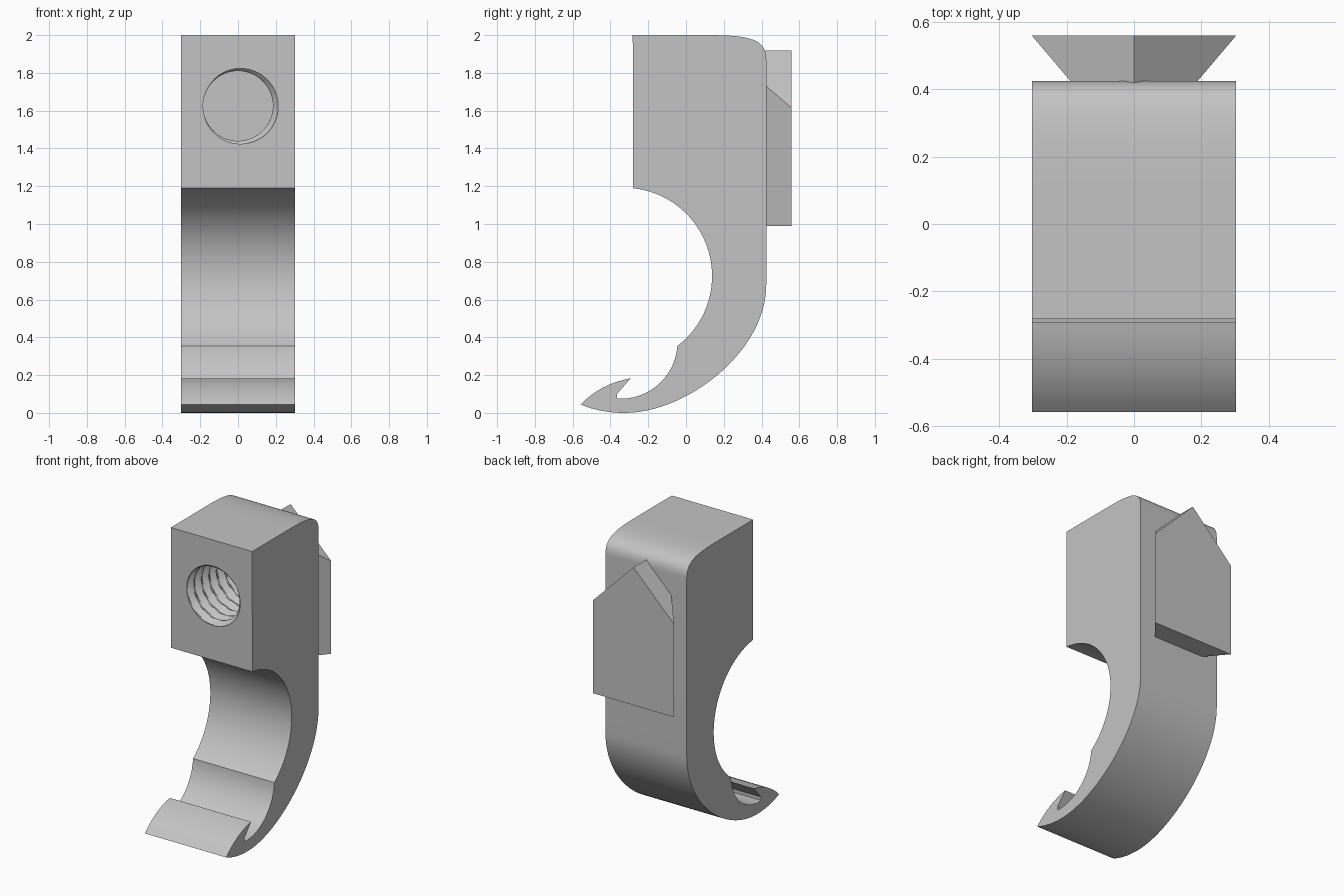
import bpy, bmesh
from math import sin, cos, pi, radians
from mathutils import Vector

cube = bpy.data.objects.get("Cube")
if cube:
    bpy.data.objects.remove(cube)

grey = bpy.data.materials.new("plain grey")
grey.use_nodes = True
colour = (0.55, 0.55, 0.55, 1)
grey.diffuse_color = colour
grey.node_tree.nodes["Principled BSDF"].inputs["Base Color"].default_value = colour

HALF = 0.303
FRONT, BACK = -0.282, 0.425


def make_object(name, bm):
    bmesh.ops.recalc_face_normals(bm, faces=bm.faces)
    mesh = bpy.data.meshes.new(name)
    bm.to_mesh(mesh)
    bm.free()
    mesh.materials.append(grey)
    obj = bpy.data.objects.new(name, mesh)
    bpy.context.collection.objects.link(obj)
    return obj


def bezier(a, b, c, d, n=16):
    a, b, c, d = map(Vector, (a, b, c, d))
    return [a * (1 - t)**3 + b * 3 * t * (1 - t)**2 + c * 3 * t * t * (1 - t) + d * t**3
            for t in (i / n for i in range(n + 1))]


def arc(cy, cz, r, start, end, n):
    angles = [radians(start + (end - start) * i / n) for i in range(n + 1)]
    return [Vector((cy + r * cos(a), cz + r * sin(a))) for a in angles]


# Hook body: side profile (y, z) extruded across the width
profile = [Vector((FRONT, 2))]
profile += bezier((0.12, 2), (0.36, 2), (BACK, 1.97), (BACK, 1.87))
profile += bezier((BACK, 0.68), (BACK, 0.32), (0, 0), (-0.325, 0), 32)
profile += bezier((-0.325, 0), (-0.41, 0), (-0.49, 0.015), (-0.558, 0.045), 8)[1:]
profile += bezier((-0.558, 0.045), (-0.49, 0.115), (-0.4, 0.165), (-0.293, 0.183), 8)[1:]
profile += [Vector((-0.365, 0.1))]
profile += arc(-0.345, 0.375, 0.3, -94, -4, 20)
profile += arc(-0.329, 0.725, 0.467, -52, 84, 40)

bm = bmesh.new()
side = bm.faces.new([bm.verts.new((-HALF, p.x, p.y)) for p in profile])
grown = bmesh.ops.extrude_face_region(bm, geom=[side])["geom"]
bmesh.ops.translate(bm, vec=(2 * HALF, 0, 0),
                    verts=[v for v in grown if isinstance(v, bmesh.types.BMVert)])
body = make_object("hook_body", bm)

# Threaded blind hole: a cylinder whose radius follows a helix
SEG, ROWS, PITCH, DEPTH = 64, 92, 0.08, 0.52


def thread_radius(y, turn):
    wave = abs(((y / PITCH + turn) % 1) * 2 - 1)
    return 0.185 + 0.028 * min(max(wave * 1.4 - 0.2, 0), 1)


bm = bmesh.new()
rings = []
for j in range(ROWS + 1):
    y = FRONT - 0.04 + (DEPTH + 0.04) * j / ROWS
    ring = []
    for i in range(SEG):
        a = 2 * pi * i / SEG
        r = thread_radius(y - FRONT, i / SEG + 0.0)
        ring.append(bm.verts.new((r * cos(a), y, 1.625 + r * sin(a))))
    rings.append(ring)
for lower, upper in zip(rings, rings[1:]):
    for i in range(SEG):
        k = (i + 1) % SEG
        bm.faces.new((lower[i], lower[k], upper[k], upper[i]))
bm.faces.new(rings[0])
bm.faces.new(rings[-1])
cutter = make_object("thread_cutter", bm)
cutter.hide_render = True

cut = body.modifiers.new("threaded_hole", "BOOLEAN")
cut.operation = "DIFFERENCE"
cut.solver = "EXACT"
cut.object = cutter
bpy.context.view_layer.objects.active = body
body.select_set(True)
bpy.ops.object.modifier_apply(modifier=cut.name)
bpy.data.objects.remove(cutter)
bpy.ops.object.shade_smooth_by_angle(angle=radians(25))

# Dovetail key on the back: flared house shape with a 45 degree roof
bm = bmesh.new()
loops = []
for y, w in ((BACK - 0.005, 0.185), (0.559, HALF)):
    outline = [(-w, 0.99), (w, 0.99), (w, 1.918 - w), (0, 1.918), (-w, 1.918 - w)]
    loops.append([bm.verts.new((x, y, z)) for x, z in outline])
inner, outer = loops
bm.faces.new(inner)
bm.faces.new(outer)
for i in range(5):
    k = (i + 1) % 5
    bm.faces.new((inner[i], inner[k], outer[k], outer[i]))
make_object("dovetail_key", bm)
